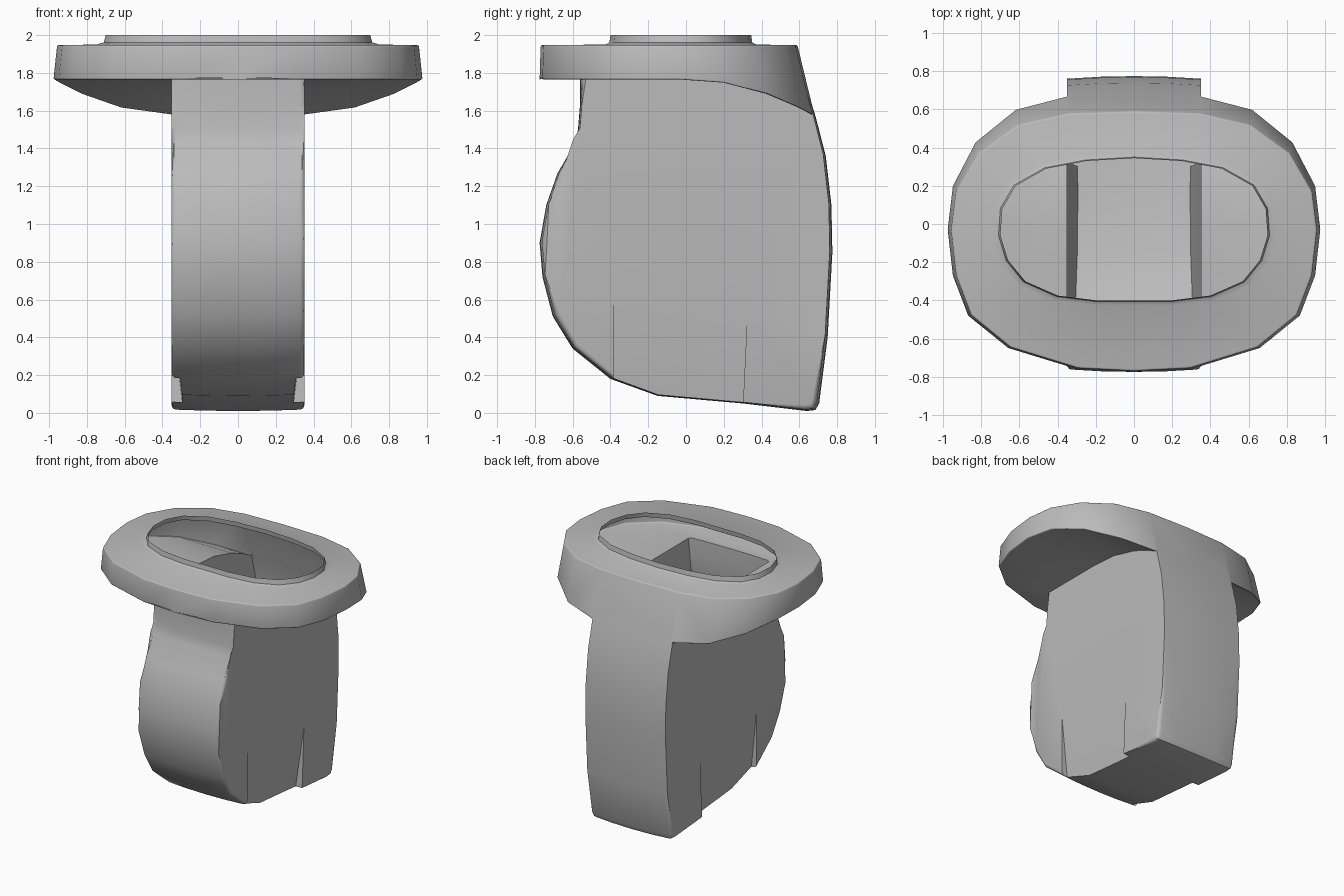
import bpy, bmesh, math

if "Cube" in bpy.data.objects:
    bpy.data.objects.remove(bpy.data.objects["Cube"], do_unlink=True)

grey = bpy.data.materials.new("plain grey")
grey.use_nodes = True
grey.diffuse_color = (0.5, 0.5, 0.5, 1)
grey.node_tree.nodes["Principled BSDF"].inputs["Base Color"].default_value = (0.5, 0.5, 0.5, 1)


def make_object(name, bm):
    bmesh.ops.recalc_face_normals(bm, faces=bm.faces)
    mesh = bpy.data.meshes.new(name)
    bm.to_mesh(mesh)
    bm.free()
    mesh.materials.append(grey)
    ob = bpy.data.objects.new(name, mesh)
    bpy.context.collection.objects.link(ob)
    return ob


def loop_edges(bm, ring):
    return [bm.edges.get((a, b)) for a, b in zip(ring, ring[1:] + ring[:1])]


def bridge(bm, a, b):
    n = len(a)
    for i in range(n):
        j = (i + 1) % n
        bm.faces.new((a[i], a[j], b[j], b[i]))


def round_edges(bm, edges, width):
    bmesh.ops.bevel(bm, geom=edges, offset=width, segments=3, profile=0.5,
                    affect='EDGES', clamp_overlap=True)


# Body: side profile (y, z) swept across the width, bowed front and back
profile = [(-.56, 1.82), (-.562, 1.62), (-.572, 1.5), (-.585, 1.43), (-.68, 1.27),
           (-.74, 1.1), (-.775, .9), (-.76, .72), (-.705, .51), (-.6, .34),
           (-.4, .18), (-.15, .09), (.3, .05), (.64, .01), (.685, .015), (.705, .05),
           (.75, .4), (.775, .85), (.77, 1.1), (.74, 1.36), (.686, 1.57), (.62, 1.78)]
half = 0.352
bm = bmesh.new()
rings = []
for t in (-1, -.5, 0, .5, 1):
    bow = 1 - 0.018 * t * t
    rings.append([bm.verts.new((half * t, y * bow, z + .008 * t * t)) for y, z in profile])
for a, b in zip(rings, rings[1:]):
    bridge(bm, a, b)
for r in (rings[0], rings[-1]):
    bm.faces.new(r)
round_edges(bm, loop_edges(bm, rings[0]) + loop_edges(bm, rings[-1]), 0.025)
body = make_object("body", bm)

# Collar: oval flange with a dropped rear skirt and a thin raised lip
outer = [(0, -.775), (.3, -.76), (.66, -.65), (.87, -.48), (.95, -.27), (.977, -.03),
         (.95, .2), (.83, .43), (.62, .6), (.35, .67), (0, .682)]
hole = [(0, -.4), (.2, -.4), (.4, -.375), (.57, -.3), (.66, -.19), (.7, -.06),
        (.69, .08), (.62, .2), (.46, .29), (.25, .33), (0, .345)]


def mirrored(pts):
    return pts + [(-x, y) for x, y in pts[-2:0:-1]]


bm = bmesh.new()


def ring(pts, height):
    return [bm.verts.new((x, y, height(y))) for x, y in mirrored(pts)]


def scaled(pts, s):
    return [(x * s, (y + .03) * s - .03) for x, y in pts]


low = ring(outer, lambda y: 1.765 - .42 * max(0, y) ** 2)
top = ring([(x * .98, y * (.865 if y > 0 else .993)) for x, y in outer], lambda y: 1.947)
stack = [low, top, ring(scaled(hole, 1.07), lambda y: 1.95),
         ring(scaled(hole, 1.015), lambda y: 1.962), ring(hole, lambda y: 2.0)]
for a, b in zip(stack, stack[1:]):
    bridge(bm, a, b)
bm.faces.new(stack[-1])
n = len(low)
for i in range(n // 2):
    quad = [low[i], low[i + 1], low[n - i - 1], low[(n - i) % n]]
    bm.faces.new(list(dict.fromkeys(quad)))
round_edges(bm, loop_edges(bm, low) + loop_edges(bm, top), 0.022)
collar = make_object("collar", bm)

# Tapered notches at the bottom of both sides
bm = bmesh.new()
for s in (-1, 1):
    inner = [bm.verts.new((s * x, y, z)) for x, y, z in
             ((half, -.385, .65), (half, .325, .53), (.277, .295, -.1), (.277, -.385, -.1))]
    out = [bm.verts.new((s * .6, v.co.y, v.co.z)) for v in inner]
    bridge(bm, inner, out)
    bm.faces.new(inner)
    bm.faces.new(out)
notches = make_object("notch_cutter", bm)

# Join the parts into one skin
for tool, op in ((collar, 'UNION'), (notches, 'DIFFERENCE')):
    mod = body.modifiers.new(op.lower(), 'BOOLEAN')
    mod.operation = op
    mod.solver = 'EXACT'
    mod.object = tool
bpy.context.view_layer.update()
depsgraph = bpy.context.evaluated_depsgraph_get()
skin = bpy.data.meshes.new_from_object(body.evaluated_get(depsgraph))
body.modifiers.clear()
body.data = skin
for tool in (collar, notches):
    bpy.data.objects.remove(tool, do_unlink=True)

# Open the mouth inside the lip
bm = bmesh.new()
bm.from_mesh(skin)
cap = [f for f in bm.faces if all(v.co.z > 1.995 for v in f.verts)]
bmesh.ops.delete(bm, geom=cap, context='FACES')
bm.to_mesh(skin)
bm.free()

body.name = "hollow_body_with_collar"
bpy.ops.object.select_all(action='DESELECT')
body.select_set(True)
bpy.context.view_layer.objects.active = body
bpy.ops.object.shade_smooth_by_angle(angle=math.radians(35))
